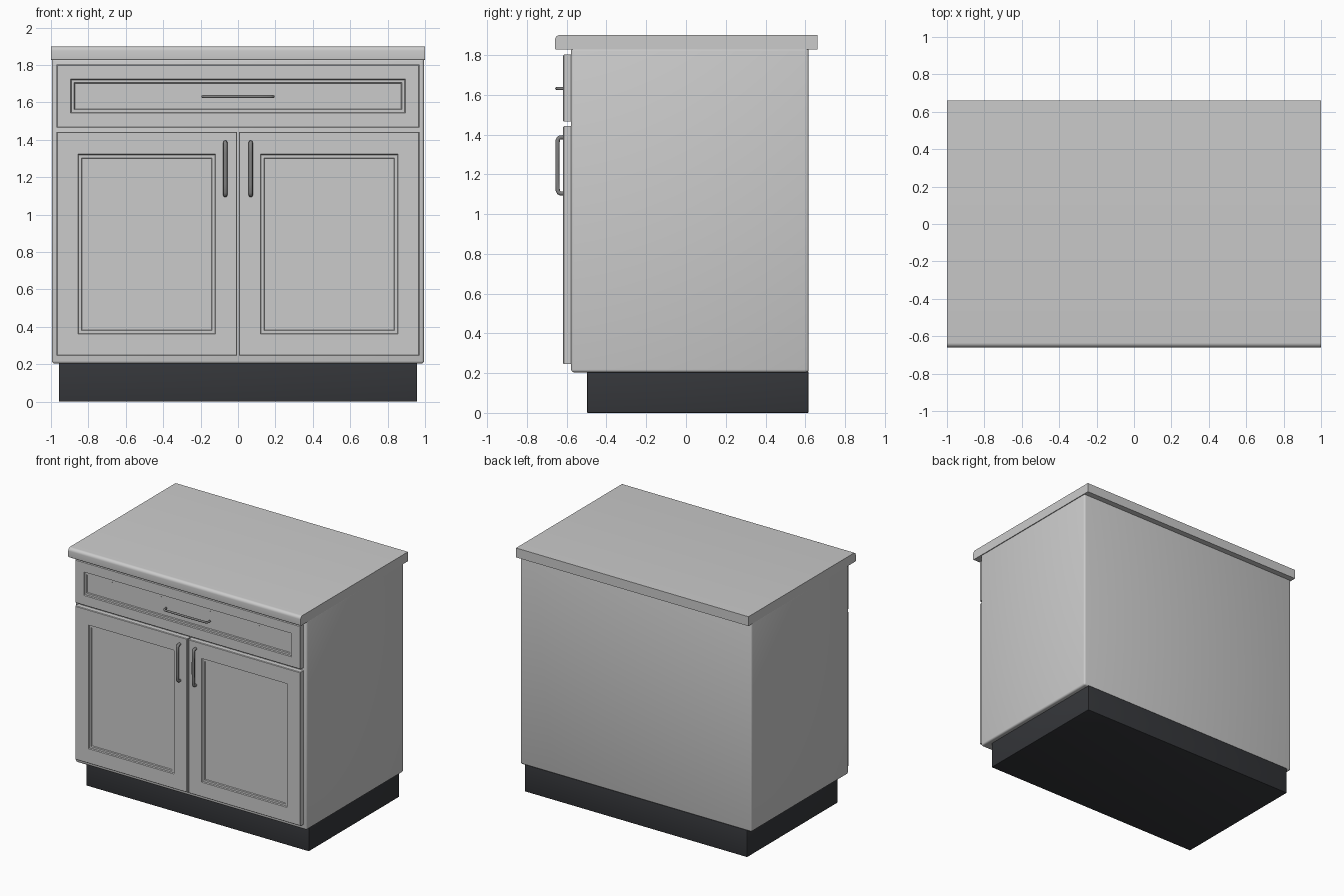
import bpy, bmesh, math

if "Cube" in bpy.data.objects:
    bpy.data.objects.remove(bpy.data.objects["Cube"])

FRONT = -0.618   # front plane of doors and drawer
BODY = -0.578    # front plane of the carcass


def material(name, rgb):
    mat = bpy.data.materials.new(name)
    mat.diffuse_color = (*rgb, 1)
    mat.use_nodes = True
    mat.node_tree.nodes["Principled BSDF"].inputs["Base Color"].default_value = mat.diffuse_color
    return mat


def add_mesh(name, bm, mat=None):
    bmesh.ops.recalc_face_normals(bm, faces=bm.faces[:])
    mesh = bpy.data.meshes.new(name)
    bm.to_mesh(mesh)
    bm.free()
    obj = bpy.data.objects.new(name, mesh)
    bpy.context.collection.objects.link(obj)
    if mat:
        mesh.materials.append(mat)
    return obj


def smooth(obj, angle=35):
    bpy.ops.object.select_all(action='DESELECT')
    obj.select_set(True)
    bpy.context.view_layer.objects.active = obj
    bpy.ops.object.shade_smooth_by_angle(angle=math.radians(angle))


def box(name, lo, hi, bevel, mat=None):
    bm = bmesh.new()
    bmesh.ops.create_cube(bm, size=1)
    for v in bm.verts:
        v.co = [(a + b) / 2 + c * (b - a) for a, b, c in zip(lo, hi, v.co)]
    bmesh.ops.bevel(bm, geom=bm.edges[:], offset=bevel, segments=3,
                    profile=0.5, affect='EDGES')
    obj = add_mesh(name, bm, mat)
    smooth(obj)
    return obj


def panel(name, outer, opening):
    """Front slab with a stepped, recessed centre; rects are x0, x1, z0, z1."""
    steps = [(outer, 0, BODY + 0.005), (outer, 0, FRONT + 0.004),
             (outer, 0.004, FRONT), (opening, 0, FRONT),
             (opening, 0.004, FRONT + 0.008), (opening, 0.019, FRONT + 0.008),
             (opening, 0.023, FRONT + 0.015)]
    bm = bmesh.new()
    rings = []
    for (x0, x1, z0, z1), d, y in steps:
        rings.append([bm.verts.new(p) for p in (
            (x0 + d, y, z0 + d), (x1 - d, y, z0 + d),
            (x1 - d, y, z1 - d), (x0 + d, y, z1 - d))])
    for a, b in zip(rings, rings[1:]):
        for i in range(4):
            j = (i + 1) % 4
            bm.faces.new((a[i], a[j], b[j], b[i]))
    bm.faces.new(rings[0])
    bm.faces.new(rings[-1])
    return add_mesh(name, bm)


def handle(name, x, z, half, radius, vertical, mat):
    """Gently bowed bar pull with two feet."""
    reach = 0.040 - radius
    side = [(half, 0.004), (half, -reach * 0.5), (half - 0.004, -reach * 0.75),
            (half - 0.014, -reach * 0.93), (half * 0.6, -reach * 0.97)]
    path = side + [(0, -reach)] + [(-t, y) for t, y in reversed(side)]
    curve = bpy.data.curves.new(name, 'CURVE')
    curve.dimensions = '3D'
    curve.bevel_depth = radius
    curve.bevel_resolution = 3
    curve.use_fill_caps = True
    spline = curve.splines.new('POLY')
    spline.points.add(len(path) - 1)
    for p, (t, y) in zip(spline.points, path):
        p.co = (0, y, t, 1) if vertical else (t, y, 0, 1)
    obj = bpy.data.objects.new(name, curve)
    bpy.context.collection.objects.link(obj)
    obj.location = (x, FRONT, z)
    curve.materials.append(mat)
    bpy.ops.object.select_all(action='DESELECT')
    obj.select_set(True)
    bpy.context.view_layer.objects.active = obj
    bpy.ops.object.convert(target='MESH')
    smooth(bpy.context.object, 50)


dark = material("dark_plinth", (0.035, 0.037, 0.042))
metal = material("handle_metal", (0.22, 0.22, 0.22))

# Plinth and carcass
box("toe_kick", (-0.958, -0.497, 0), (0.958, 0.616, 0.21), 0.004, dark)
box("carcass", (-0.995, BODY, 0.204), (0.995, 0.617, 1.835), 0.014)

# Countertop: side profile with rounded front edge, extruded across the width
profile = [(0.661, 1.827), (0.661, 1.9)]
for cz, r, a0 in ((1.9 - 0.024, 0.024, 90), (1.827 + 0.006, 0.006, 180)):
    for i in range(7):
        a = math.radians(a0 + 15 * i)
        profile.append((-0.659 + r + r * math.cos(a), cz + r * math.sin(a)))
bm = bmesh.new()
face = bm.faces.new([bm.verts.new((-1, y, z)) for y, z in profile])
ext = bmesh.ops.extrude_face_region(bm, geom=[face], use_keep_orig=True)
for v in ext['geom']:
    if isinstance(v, bmesh.types.BMVert):
        v.co.x = 1
smooth(add_mesh("countertop", bm))

# Drawer front and pull
panel("drawer_front", (-0.97, 0.97, 1.465, 1.802), (-0.895, 0.895, 1.543, 1.725))
handle("drawer_handle", 0, 1.631, 0.188, 0.008, False, metal)

# Pair of doors with pulls
for side, s in (("left", -1), ("right", 1)):
    x0, x1 = sorted((s * 0.005, s * 0.97))
    p0, p1 = sorted((s * 0.12, s * 0.856))
    panel(side + "_door", (x0, x1, 0.246, 1.442), (p0, p1, 0.361, 1.323))
    handle(side + "_door_handle", s * 0.068, 1.245, 0.141, 0.011, True, metal)
